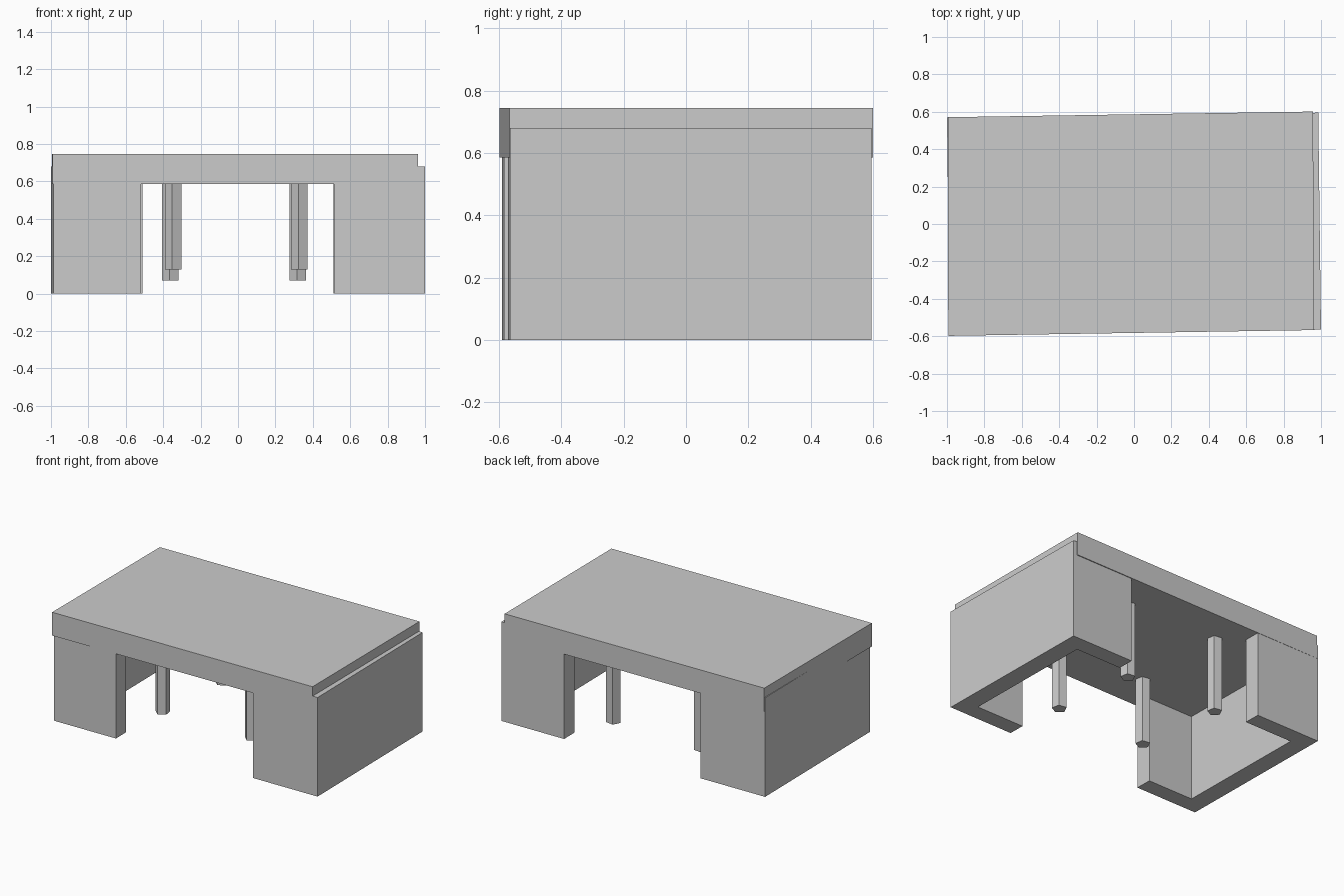
import bpy, bmesh
from math import cos, sin, radians

if "Cube" in bpy.data.objects:
    bpy.data.objects.remove(bpy.data.objects["Cube"])


def prism(name, outline, z0, z1):
    """Extrude a counter-clockwise plan outline from z0 to z1."""
    bm = bmesh.new()
    low = bm.faces.new([bm.verts.new((x, y, z0)) for x, y in outline])
    ext = bmesh.ops.extrude_face_region(bm, geom=[low], use_keep_orig=True)
    verts = [g for g in ext["geom"] if isinstance(g, bmesh.types.BMVert)]
    bmesh.ops.translate(bm, verts=verts, vec=(0, 0, z1 - z0))
    bmesh.ops.recalc_face_normals(bm, faces=bm.faces)
    mesh = bpy.data.meshes.new(name)
    bm.to_mesh(mesh)
    bm.free()
    obj = bpy.data.objects.new(name, mesh)
    bpy.context.collection.objects.link(obj)
    return obj


# Slightly skewed table top slab
prism("table_top", [(-0.993, -0.598), (0.963, -0.567),
                    (0.957, 0.601), (-0.994, 0.571)], 0.585, 0.745)

# C-shaped side supports, rising into the slab, turned slightly about z
TILT, ARM, WALL = 0.0126, 0.112, 0.125


def side_support(name, side, front_end, back_end):
    def turn(x, y):
        return (x - TILT * y, y + TILT * x + 0.0025)
    ox, oy = side * 0.9925, 0.58
    ix, iy = ox - side * WALL, oy - ARM
    fx, bx = front_end - TILT * oy, back_end + TILT * oy
    pts = [(ox, -oy), (ox, oy), (bx, oy), (bx, iy),
           (ix, iy), (ix, -iy), (fx, -iy), (fx, -oy)]
    prism(name, [turn(*p) for p in pts], 0.0, 0.68)


side_support("left_support", -1, -0.518, -0.512)
side_support("right_support", 1, 0.513, 0.513)

# Five-sided posts hanging below the top; the back pair reaches lower
for name, x, y, z in (("front_left_post", -0.345, -0.326, 0.13),
                      ("front_right_post", 0.33, -0.322, 0.13),
                      ("back_left_post", -0.36, 0.345, 0.07),
                      ("back_right_post", 0.322, 0.325, 0.07)):
    ring = [radians(-98 + 72 * i) for i in range(5)]
    prism(name, [(x + 0.047 * cos(a), y + 0.047 * sin(a)) for a in ring], z, 0.6)
